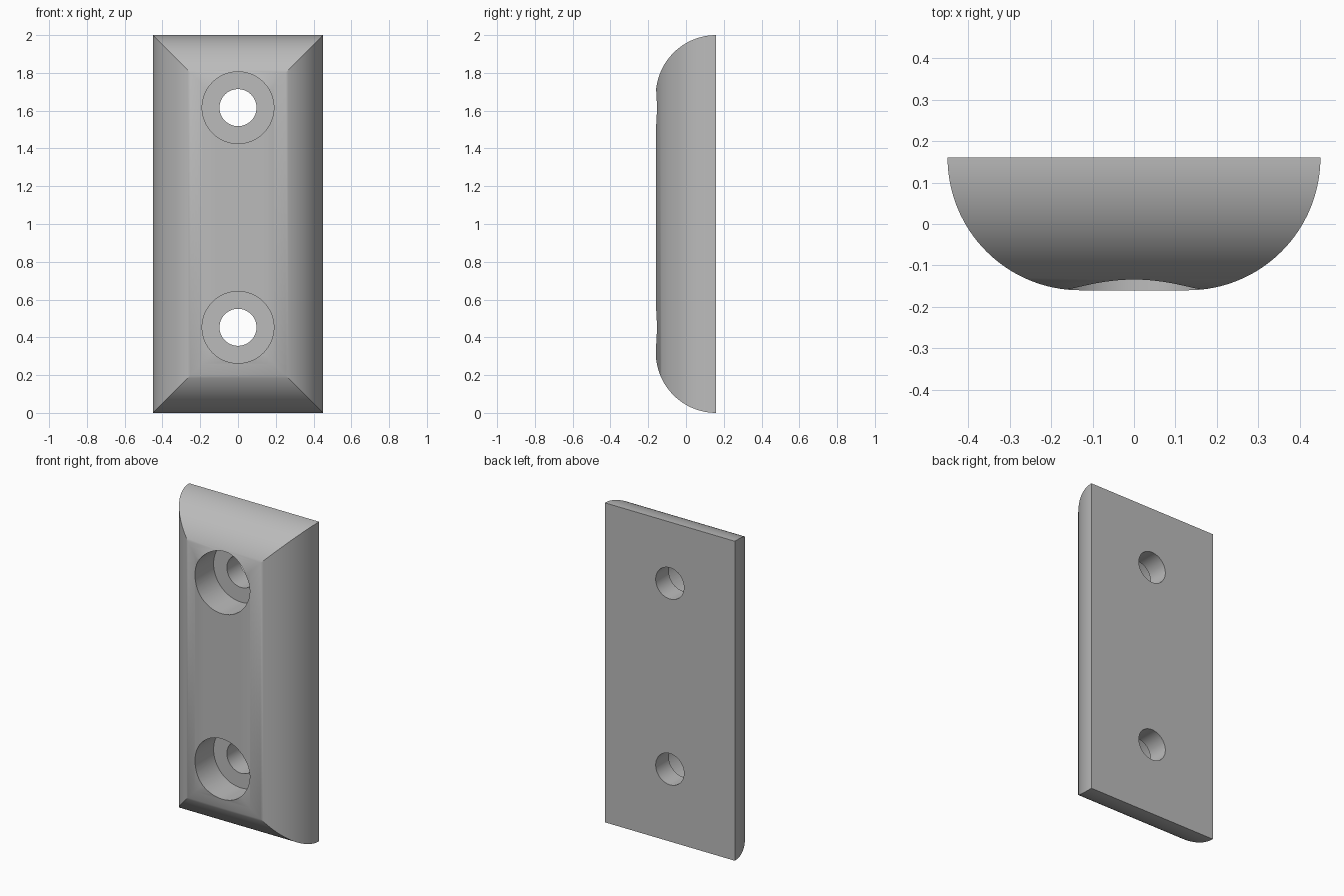
import bpy, bmesh
from math import sin, cos, pi, radians

cube = bpy.data.objects.get("Cube")
if cube:
    bpy.data.objects.remove(cube)

HALF_W, HALF_H, BACK, RADIUS = 0.45, 1.0, 0.16, 0.32
FLOOR = 0.03                 # depth of the counterbore floor
HOLES = (0.453, 1.616)

grey = bpy.data.materials.new("plain grey")
grey.use_nodes = True
colour = (0.5, 0.5, 0.5, 1)
grey.diffuse_color = colour
grey.node_tree.nodes["Principled BSDF"].inputs["Base Color"].default_value = colour


def make_object(name, bm):
    bmesh.ops.recalc_face_normals(bm, faces=bm.faces)
    mesh = bpy.data.meshes.new(name)
    bm.to_mesh(mesh)
    bm.free()
    mesh.materials.append(grey)
    obj = bpy.data.objects.new(name, mesh)
    bpy.context.collection.objects.link(obj)
    return obj


def loft(bm, rings):
    """Bridge closed rings of points and cap both ends."""
    loops = [[bm.verts.new(p) for p in ring] for ring in rings]
    for a, b in zip(loops, loops[1:]):
        for i in range(len(a)):
            j = (i + 1) % len(a)
            bm.faces.new((a[i], a[j], b[j], b[i]))
    bm.faces.new(loops[0])
    bm.faces.new(loops[-1])


# Plate: rectangles shrinking along a quarter circle give rounded, mitred edges
def rectangle(t):
    inset, y = RADIUS * (1 - cos(t)), BACK - RADIUS * sin(t)
    w, h = HALF_W - inset, HALF_H - inset
    return [(sx * w, y, HALF_H + sz * h)
            for sx, sz in ((-1, -1), (1, -1), (1, 1), (-1, 1))]


STEPS = 32
bm = bmesh.new()
loft(bm, [rectangle(pi / 2 * i / STEPS) for i in range(STEPS + 1)])
plate = make_object("plate", bm)

# Cutter: stepped screw holes with a wide front and a narrow back
def circle(radius, y, z, sides=64):
    return [(radius * cos(2 * pi * i / sides), y, z + radius * sin(2 * pi * i / sides))
            for i in range(sides)]


bm = bmesh.new()
for z in HOLES:
    loft(bm, [circle(r, y, z) for r, y in
              ((0.19, -0.4), (0.19, FLOOR), (0.098, FLOOR), (0.098, 0.4))])
cutter = make_object("screw_hole_cutter", bm)
cutter.hide_render = True

cut = plate.modifiers.new("screw holes", 'BOOLEAN')
cut.operation = 'DIFFERENCE'
cut.solver = 'EXACT'
cut.object = cutter

bpy.ops.object.select_all(action='DESELECT')
plate.select_set(True)
bpy.context.view_layer.objects.active = plate
bpy.ops.object.modifier_apply(modifier=cut.name)
bpy.data.objects.remove(cutter)
bpy.ops.object.shade_smooth_by_angle(angle=radians(30))
